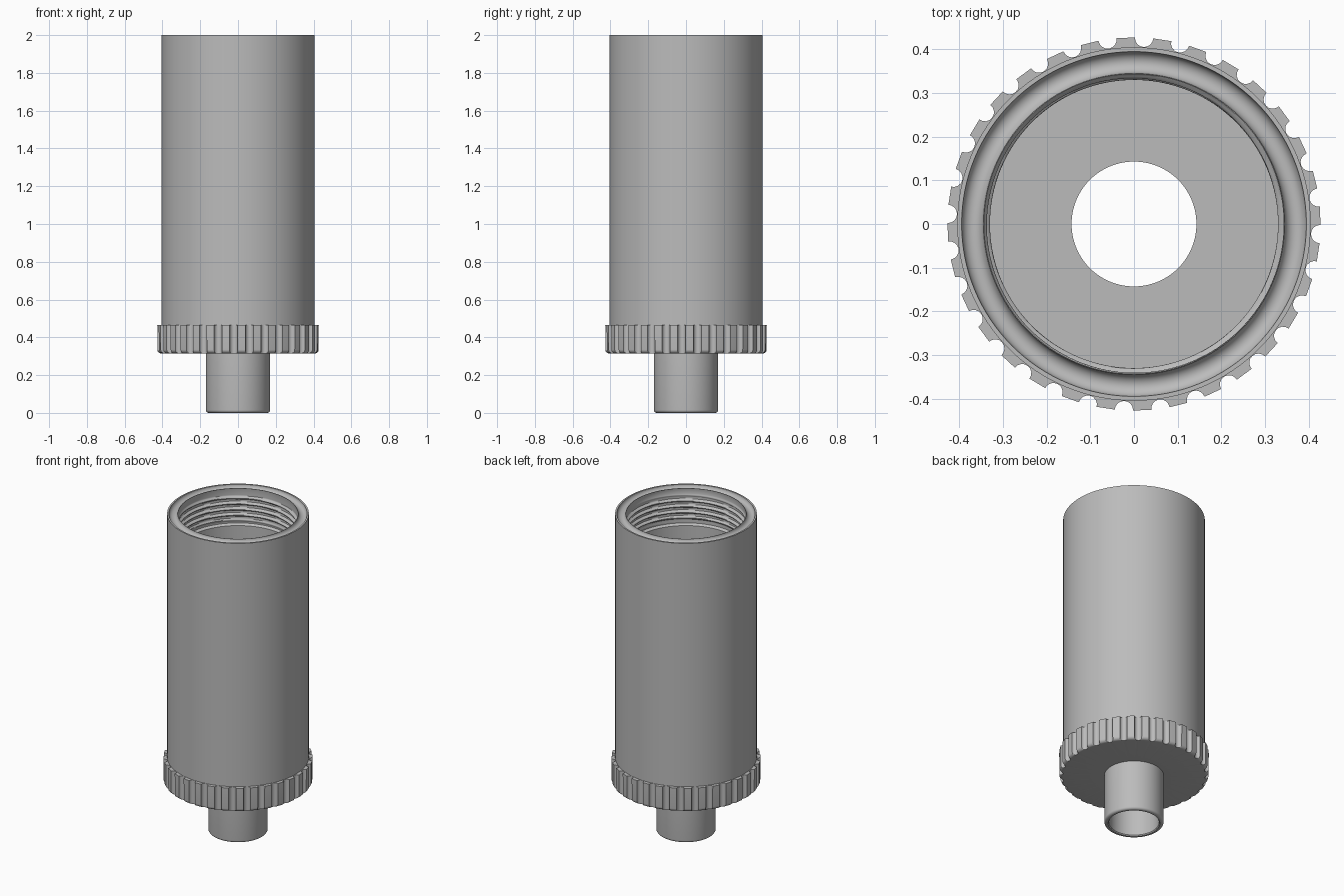
import bpy, bmesh, math
from math import pi, sin, cos

cube = bpy.data.objects.get("Cube")
if cube:
    bpy.data.objects.remove(cube)

grey = bpy.data.materials.new("plain_grey")
grey.use_nodes = True
colour = (0.5, 0.5, 0.5, 1)
grey.diffuse_color = colour
grey.node_tree.nodes["Principled BSDF"].inputs["Base Color"].default_value = colour

SEG = 128
FLOOR = 0.4
TOP = 2.0


def arc(r, z, size, start, end, steps):
    """Profile points on a circular arc, angles in degrees."""
    angles = [math.radians(start + (end - start) * i / steps) for i in range(steps + 1)]
    return [(r + size * cos(a), z + size * sin(a)) for a in angles]


def make_rings(name, rings):
    """Skin a list of rings, each a list of (angle, radius, z)."""
    bm = bmesh.new()
    rows = [[bm.verts.new((r * cos(a), r * sin(a), z)) for a, r, z in ring] for ring in rings]
    for low, high in zip(rows, rows[1:]):
        for j in range(len(low)):
            k = (j + 1) % len(low)
            bm.faces.new((low[j], low[k], high[k], high[j]))
    mesh = bpy.data.meshes.new(name)
    bm.to_mesh(mesh)
    bm.free()
    mesh.materials.append(grey)
    obj = bpy.data.objects.new(name, mesh)
    bpy.context.collection.objects.link(obj)
    bpy.ops.object.select_all(action='DESELECT')
    obj.select_set(True)
    bpy.context.view_layer.objects.active = obj
    bpy.ops.object.shade_smooth_by_angle(angle=math.radians(35))
    return obj


def turned(profile):
    turn = [2 * pi * j / SEG for j in range(SEG)]
    return [[(a, r, z) for a in turn] for r, z in profile]


# Internal screw thread: bore rows whose radius follows a helix
PITCH, TURNS, STEPS = 0.036, 5, 10
THREAD_TOP = 1.965


def thread_row(i):
    z = THREAD_TOP - PITCH * i / STEPS
    ring = []
    for j in range(SEG):
        a = 2 * pi * j / SEG
        travel = i / STEPS + a / (2 * pi)
        fade = min(1, i / STEPS, (TURNS * STEPS - i) / STEPS)
        crest = max(0, 0.3 + cos(2 * pi * travel)) / 1.3
        ring.append((a, 0.345 - 0.015 * fade * crest, z))
    return ring


# Body: outer wall, rim with round seal groove, threaded bore and floor
rim = [(0.405, 0.465), (0.405, TOP), (0.395, TOP)]
rim += arc(0.37, TOP, 0.025, 0, -180, 12)[1:] + [(0.343, TOP), (0.345, 1.99)]
thread = [thread_row(i) for i in range(TURNS * STEPS + 1)]
bore = [(0.345, 1.78), (0.33, 1.77), (0.33, FLOOR), (0.17, FLOOR)]
make_rings("body_tube", turned(rim) + thread + turned(bore))

# Stem: open pipe with rounded lower lip
stem = [(0.17, FLOOR), (0.143, FLOOR), (0.143, 0.006), (0.148, 0)]
stem += arc(0.155, 0.015, 0.015, -90, 0, 6) + [(0.17, 0.32)]
make_rings("stem_pipe", turned(stem))

# Grip collar: outline with round notches, rounded lower edge
NOTCHES, RADIUS, CUT = 32, 0.427, 0.021
outline = []
half = math.asin(CUT / RADIUS)
for n in range(NOTCHES):
    middle = math.radians(86.9) + 2 * pi * n / NOTCHES
    for s in range(9):
        t = pi * s / 8
        x, y = RADIUS - CUT * sin(t), -CUT * cos(t)
        outline.append((middle + math.atan2(y, x), math.hypot(x, y)))
    for s in (1, 2):
        gap = 2 * pi / NOTCHES - 2 * half
        outline.append((middle + half + gap * s / 3, RADIUS))
levels = [(0.17, 0.315)] + arc(RADIUS - 0.02, 0.335, 0.02, -90, 0, 6)
levels += [(0.43, 0.465), (0.4, 0.465)]
make_rings("grip_collar", [[(a, min(r, limit), z) for a, r in outline] for limit, z in levels])
